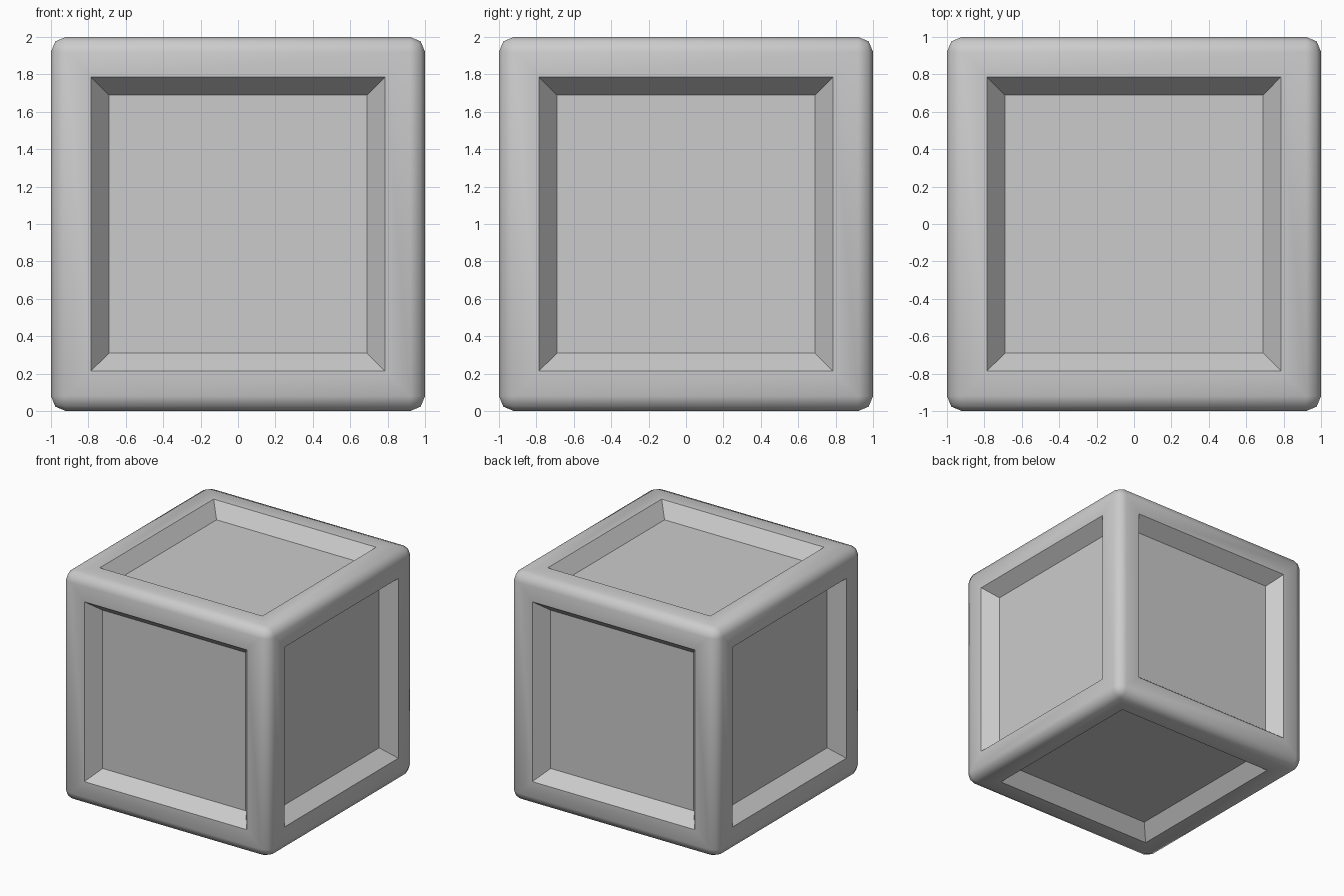
import bpy, bmesh
from math import radians
from mathutils import Matrix

if "Cube" in bpy.data.objects:
    bpy.data.objects.remove(bpy.data.objects["Cube"])

# Crate body: cube with a two-segment rounded bevel on every edge
bm = bmesh.new()
bmesh.ops.create_cube(bm, size=2, matrix=Matrix.Translation((0, 0, 1)))
bmesh.ops.bevel(bm, geom=bm.verts[:] + bm.edges[:], offset=0.08,
                offset_type='OFFSET', segments=2, profile=0.5, affect='EDGES')

# Recessed panels: frame border, then sloped walls down to the panel floor
panels = [f for f in bm.faces if f.calc_area() > 2]
bmesh.ops.inset_individual(bm, faces=panels, thickness=0.135, use_even_offset=True)
bmesh.ops.inset_individual(bm, faces=panels, thickness=0.094, depth=-0.12,
                           use_even_offset=True)
bmesh.ops.recalc_face_normals(bm, faces=bm.faces[:])

mesh = bpy.data.meshes.new("panelled_crate")
bm.to_mesh(mesh)
bm.free()
crate = bpy.data.objects.new("panelled_crate", mesh)
bpy.context.collection.objects.link(crate)

# Soft outer edges, crisp panel rims
bpy.context.view_layer.objects.active = crate
crate.select_set(True)
bpy.ops.object.shade_smooth_by_angle(angle=radians(48))
